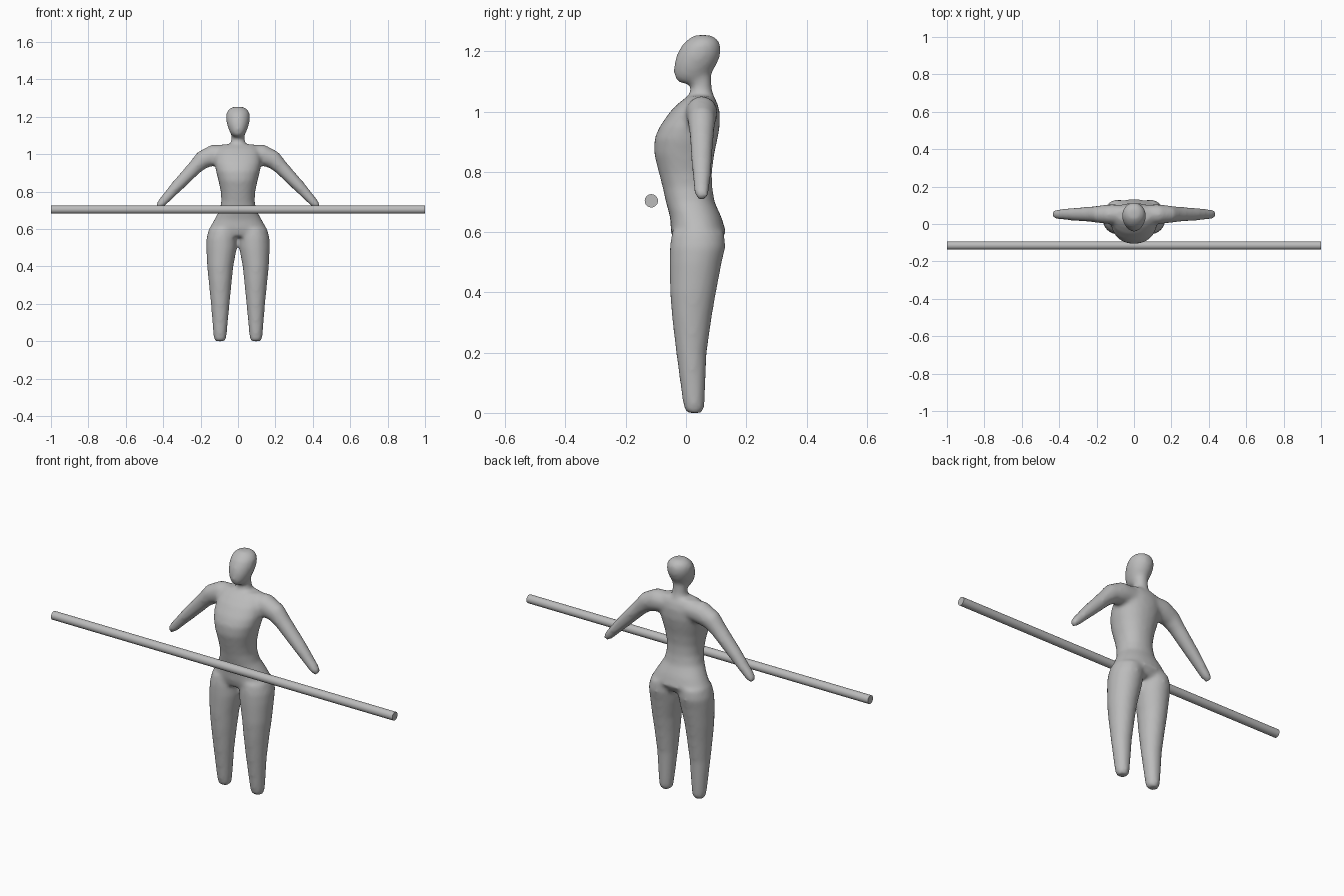
import bpy, bmesh, math
from mathutils import Vector

if "Cube" in bpy.data.objects:
    bpy.data.objects.remove(bpy.data.objects["Cube"])

PAD = 0.003  # allowance for the relaxing of the skin


def material(name, rgb):
    m = bpy.data.materials.new(name)
    m.diffuse_color = (*rgb, 1)
    m.use_nodes = True
    m.node_tree.nodes["Principled BSDF"].inputs["Base Color"].default_value = m.diffuse_color
    return m


grey = material("plain grey", (0.5, 0.5, 0.5))


def skin(bm, rings, power=2.0, sides=24):
    """Closed tube through rings of (centre, axis_u, radius_u, radius_y)."""
    loops = []
    for c, u, ru, rv in rings:
        loop = []
        for i in range(sides):
            a = 2 * math.pi * i / sides
            ca, sa = math.cos(a), math.sin(a)
            pu = math.copysign(abs(ca) ** (2 / power), ca) * (ru + PAD)
            pv = math.copysign(abs(sa) ** (2 / power), sa) * (rv + PAD)
            loop.append(bm.verts.new(c + u * pu + Vector((0, pv, 0))))
        loops.append(loop)
    for a, b in zip(loops, loops[1:]):
        for i in range(sides):
            j = (i + 1) % sides
            bm.faces.new((a[i], a[j], b[j], b[i]))
    bm.faces.new(loops[0][::-1])
    bm.faces.new(loops[-1])


def upright(bm, stations, x_sign=1, power=2.0):
    """Horizontal rings given as (z, centre_x, half_width, front_y, back_y)."""
    rings = [(Vector((x_sign * x, (f + b) / 2, z)), Vector((1, 0, 0)), w, (b - f) / 2)
             for z, x, w, f, b in stations]
    skin(bm, rings, power)


def limb(bm, stations, x_sign):
    """Rings square to a path in the xz plane: (x, z, radius, radius_y)."""
    pts = [Vector((x_sign * x, 0.052, z)) for x, z, _, _ in stations]
    rings = []
    for i, (_, _, r, ry) in enumerate(stations):
        t = (pts[min(i + 1, len(pts) - 1)] - pts[max(i - 1, 0)]).normalized()
        rings.append((pts[i], Vector((0, 1, 0)).cross(t), r, ry))
    skin(bm, rings)


torso = [(0.56, 0, 0.125, -0.035, 0.105), (0.60, 0, 0.152, -0.047, 0.130),
         (0.65, 0, 0.124, -0.050, 0.115), (0.70, 0, 0.096, -0.064, 0.092),
         (0.75, 0, 0.086, -0.075, 0.084), (0.80, 0, 0.089, -0.088, 0.083),
         (0.86, 0, 0.102, -0.103, 0.091), (0.91, 0, 0.115, -0.102, 0.102),
         (0.95, 0, 0.122, -0.085, 0.109), (1.00, 0, 0.120, -0.050, 0.109),
         (1.03, 0, 0.108, -0.020, 0.101), (1.052, 0, 0.085, 0.010, 0.088)]
neck = [(1.00, 0, 0.050, 0.005, 0.095), (1.05, 0, 0.040, 0.012, 0.089),
        (1.08, 0, 0.033, 0.018, 0.083), (1.13, 0, 0.035, 0.010, 0.080)]
head = [(1.094, 0, 0.018, -0.018, 0.045), (1.105, 0, 0.034, -0.031, 0.072),
        (1.13, 0, 0.046, -0.038, 0.083), (1.16, 0, 0.056, -0.036, 0.101),
        (1.19, 0, 0.061, -0.027, 0.112), (1.22, 0, 0.059, -0.011, 0.112),
        (1.24, 0, 0.047, 0.010, 0.102), (1.254, 0, 0.023, 0.030, 0.080)]
leg = [(0.0, 0.096, 0.022, 0.007, 0.048), (0.012, 0.096, 0.030, -0.003, 0.057),
       (0.05, 0.096, 0.034, -0.010, 0.060), (0.20, 0.095, 0.047, -0.030, 0.066),
       (0.32, 0.095, 0.059, -0.044, 0.083), (0.40, 0.095, 0.067, -0.050, 0.097),
       (0.50, 0.088, 0.079, -0.052, 0.116), (0.55, 0.086, 0.080, -0.051, 0.128),
       (0.60, 0.080, 0.073, -0.044, 0.124)]
arm = [(0.05, 1.000, 0.048, 0.048), (0.13, 0.995, 0.054, 0.050),
       (0.19, 0.970, 0.046, 0.043), (0.23, 0.930, 0.036, 0.038),
       (0.33, 0.825, 0.029, 0.031), (0.41, 0.737, 0.020, 0.023),
       (0.431, 0.714, 0.012, 0.015)]

# Figure: overlapping parts fused into one skin
bm = bmesh.new()
upright(bm, torso, power=2.2)
upright(bm, neck)
upright(bm, head)
for s in (-1, 1):
    upright(bm, leg, s)
    limb(bm, arm, s)
bmesh.ops.recalc_face_normals(bm, faces=bm.faces)
mesh = bpy.data.meshes.new("body")
bm.to_mesh(mesh)
bm.free()
body = bpy.data.objects.new("body", mesh)
bpy.context.collection.objects.link(body)
mesh.materials.append(grey)
fuse = body.modifiers.new("fuse", 'REMESH')
fuse.mode = 'VOXEL'
fuse.voxel_size = 0.01
fuse.use_smooth_shade = True
relax = body.modifiers.new("relax", 'SMOOTH')
relax.factor = 0.5
relax.iterations = 8

# Balance pole held across the front
bpy.ops.mesh.primitive_cylinder_add(vertices=32, radius=0.022, depth=2,
                                    location=(0, -0.115, 0.704),
                                    rotation=(0, math.pi / 2, 0))
pole = bpy.context.object
pole.name = "pole"
pole.data.materials.append(grey)
bpy.ops.object.shade_smooth_by_angle()
